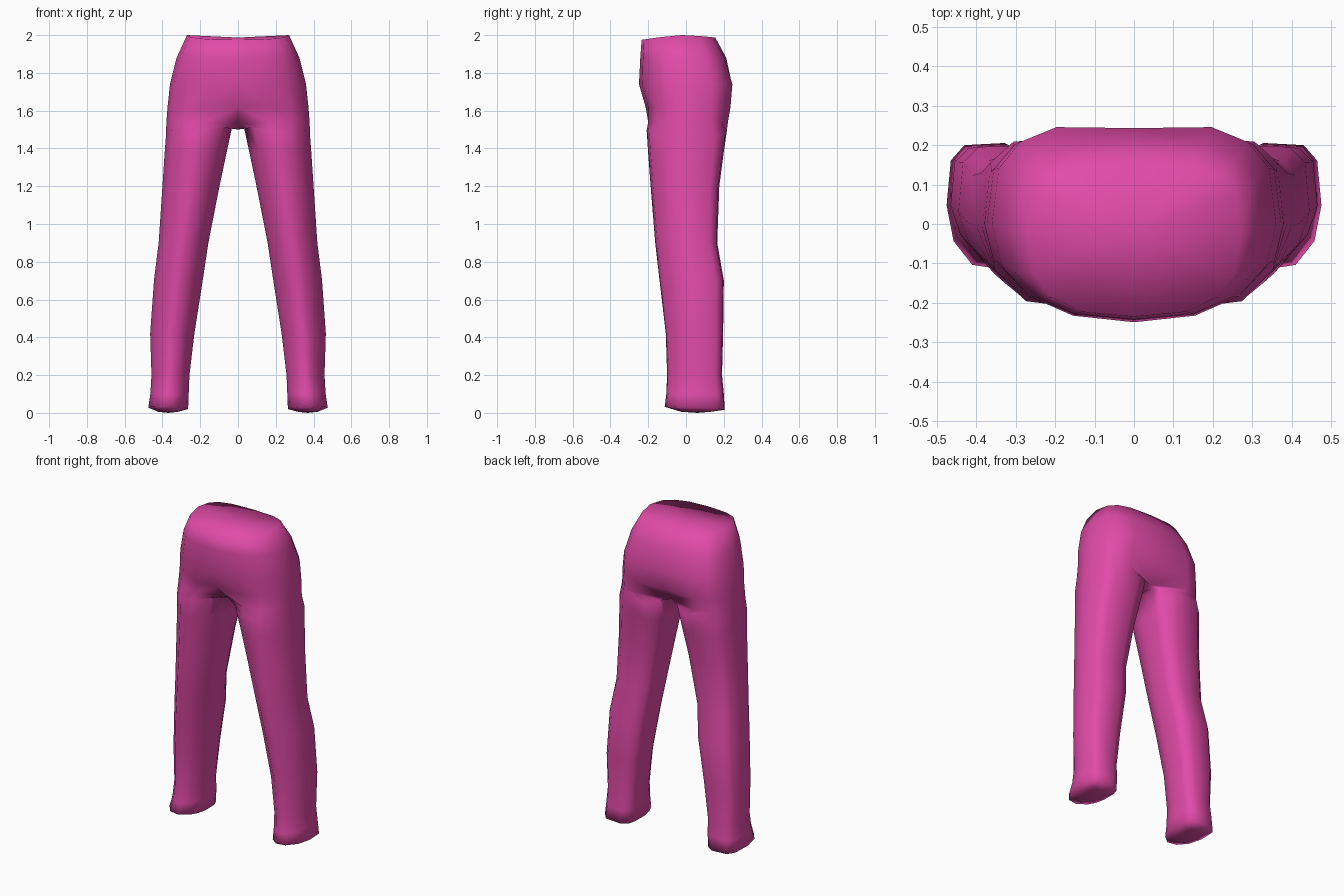
import bpy, bmesh
from math import cos, sin, radians, copysign

if "Cube" in bpy.data.objects:
    bpy.data.objects.remove(bpy.data.objects["Cube"])

pink = bpy.data.materials.new("pink fabric")
pink.diffuse_color = (0.75, 0.07, 0.39, 1)
pink.use_nodes = True
pink.node_tree.nodes["Principled BSDF"].inputs["Base Color"].default_value = pink.diffuse_color


def spow(v, e):
    return copysign(abs(v) ** e, v)


bm = bmesh.new()
N = 9          # points of the outer half ring
INNER = 3      # extra points on the inside of each leg


def hip_ring(z, w, yf, yb, ym, dip_f=0.0, dip_b=0.0, ef=0.85, eb=0.63, cleft=0.0):
    """Half ring from front centre round the side to back centre."""
    out = []
    for i in range(N):
        a = radians(-90 + 180 * i / (N - 1))
        c, s = (0 if i in (0, N - 1) else cos(a)), sin(a)
        e = eb if s > 0 else ef
        y = ym + spow(s, e) * ((yb - ym) if s > 0 else (ym - yf))
        dip = dip_b if s > 0 else dip_f
        out.append(bm.verts.new((w * spow(c, e), y, z - dip * abs(s))))
    out[-1].co.y -= cleft
    return out


def leg_ring(z, xi, xo, yf, yb, lift=0.0, tilt=0.0, ef=1.3, eb=0.52):
    """Full ring starting at the inner front, squarer at the back."""
    cx, rx, cy, ry = (xi + xo) / 2, (xo - xi) / 2, (yf + yb) / 2, (yb - yf) / 2
    out = []
    for i in range(N + INNER):
        a = radians(-135 + 270 * i / (N - 1)) if i < N else radians(157.5 + 22.5 * (i - N))
        c, s = cos(a), sin(a)
        e = eb if s > 0 else ef
        grow = 1.0 if s > 0 else 1.025
        out.append(bm.verts.new((cx + rx * spow(c, e), cy + ry * grow * spow(s, e),
                                 z + lift * c + tilt * s)))
    return out


def bridge(a, b, closed):
    n = len(a)
    for i in range(n if closed else n - 1):
        j = (i + 1) % n
        bm.faces.new((a[i], b[i], b[j], a[j]))


# Waist and hips
hips = [hip_ring(*r) for r in (
    (2.00, 0.27, -0.235, 0.155, -0.02, 0.025, 0.013, 0.75, 0.65),
    (1.88, 0.325, -0.242, 0.213, -0.01, 0, 0, 0.8),
    (1.74, 0.36, -0.249, 0.258, 0.0, 0, 0, 0.88, 0.63, 0.015),
    (1.62, 0.373, -0.214, 0.247, 0.0, 0, 0, 0.85, 0.6, 0.025))]
for a, b in zip(hips, hips[1:]):
    bridge(a, b, False)

# Closed top of the waist
top = bm.verts.new((0, -0.02, 1.987))
for a, b in zip(hips[0], hips[0][1:]):
    bm.faces.new((top, a, b))

# Crotch ring, its inner points lying on the centre plane
crotch = hip_ring(1.54, 0.379, -0.212, 0.23, 0.0, 0, 0, 0.82, 0.58)
crotch[0].co = (0, -0.11, 1.53)
crotch[-1].co = (0, 0.14, 1.525)
crotch[1].co.y, crotch[-2].co.y = -0.20, 0.222
bridge(hips[-1], crotch, False)
for y in (0.08, 0.015, -0.05):
    crotch.append(bm.verts.new((0, y, 1.50)))

# Leg down to the hem
legs = [crotch] + [leg_ring(*r) for r in (
    (1.49, 0.03, 0.382, -0.207, 0.219, -0.03, 0, 1.0, 0.6),
    (1.38, 0.06, 0.388, -0.20, 0.202, 0, 0, 1.1, 0.55),
    (1.20, 0.098, 0.40, -0.187, 0.178, 0, 0, 1.2),
    (0.90, 0.157, 0.42, -0.163, 0.167),
    (0.70, 0.187, 0.445, -0.14, 0.202),
    (0.42, 0.231, 0.465, -0.107, 0.198),
    (0.20, 0.257, 0.458, -0.10, 0.192),
    (0.10, 0.261, 0.464, -0.104, 0.202, 0, 0, 1.15),
    (0.025, 0.264, 0.475, -0.112, 0.207, 0.003, -0.008, 1.0, 0.58))]
for a, b in zip(legs, legs[1:]):
    bridge(a, b, True)

# Closed, slightly bulging hem
hem = legs[-1]
sole = [bm.verts.new((0.37 + (v.co.x - 0.37) * 0.5, 0.06 + (v.co.y - 0.06) * 0.5, 0.006))
        for v in hem]
bridge(hem, sole, True)
mid = bm.verts.new((0.37, 0.06, 0.0))
for i, v in enumerate(sole):
    bm.faces.new((v, mid, sole[(i + 1) % len(sole)]))

# Mirror to the other side and join along the centre
geo = bm.verts[:] + bm.edges[:] + bm.faces[:]
bmesh.ops.mirror(bm, geom=geo, axis='X', merge_dist=0.0005)
bmesh.ops.remove_doubles(bm, verts=bm.verts[:], dist=0.0005)
bmesh.ops.recalc_face_normals(bm, faces=bm.faces[:])
for f in bm.faces:
    f.smooth = True

mesh = bpy.data.meshes.new("trousers")
bm.to_mesh(mesh)
bm.free()
mesh.materials.append(pink)
trousers = bpy.data.objects.new("trousers", mesh)
bpy.context.collection.objects.link(trousers)
